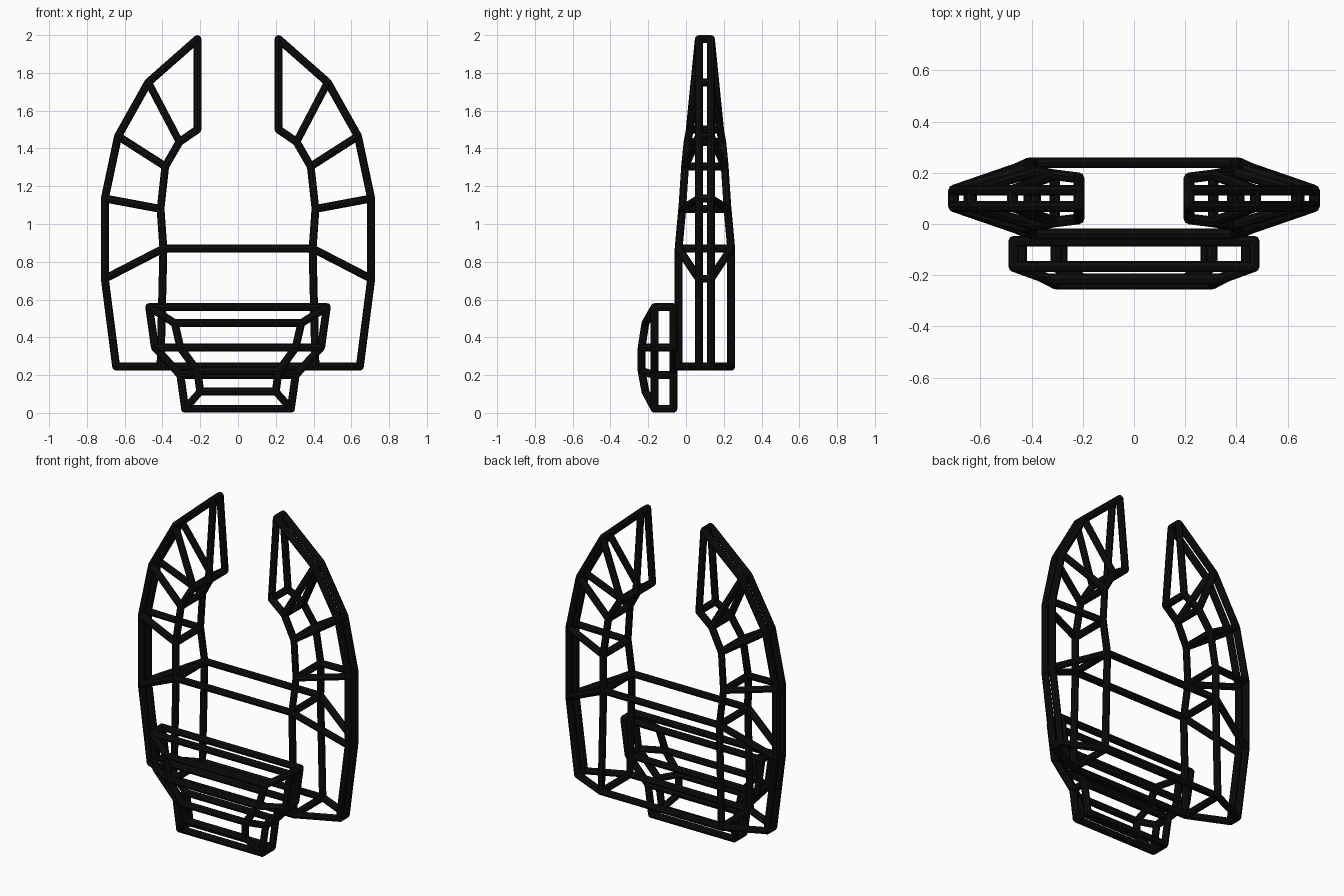
import bpy, bmesh
from mathutils import Vector

if "Cube" in bpy.data.objects:
    bpy.data.objects.remove(bpy.data.objects["Cube"])

R = 0.021    # strut radius
black = bpy.data.materials.new("black")
black.diffuse_color = (0.004, 0.004, 0.004, 1)
black.use_nodes = True
black.node_tree.nodes["Principled BSDF"].inputs["Base Color"].default_value = black.diffuse_color


def build_frame(name, edges):
    """Turn a list of point pairs into round struts with ball joints."""
    bm = bmesh.new()
    joints, done = set(), set()
    for a, b in edges:
        key = frozenset((a, b))
        if len(key) < 2 or key in done:
            continue
        done.add(key)
        joints |= key
        d = Vector(b) - Vector(a)
        ret = bmesh.ops.create_cone(bm, cap_ends=True, segments=8, radius1=R,
                                    radius2=R, depth=d.length)
        rot = d.to_track_quat('Z', 'Y').to_matrix()
        mid = (Vector(a) + Vector(b)) / 2
        for v in ret["verts"]:
            v.co = rot @ v.co + mid
    for p in sorted(joints):
        ret = bmesh.ops.create_uvsphere(bm, u_segments=8, v_segments=6, radius=R)
        bmesh.ops.translate(bm, verts=ret["verts"], vec=p)
    mesh = bpy.data.meshes.new(name)
    bm.to_mesh(mesh)
    bm.free()
    mesh.materials.append(black)
    ob = bpy.data.objects.new(name, mesh)
    bpy.context.collection.objects.link(ob)
    bpy.context.view_layer.objects.active = ob
    ob.select_set(True)
    bpy.ops.object.shade_smooth_by_angle()
    ob.select_set(False)


def loft(rings, closed=True):
    """Edges of each ring plus the lengthwise edges between rings."""
    edges = []
    for ring in rings:
        edges += list(zip(ring, ring[1:] + ring[:1] if closed else ring[1:]))
    for r0, r1 in zip(rings, rings[1:]):
        edges += list(zip(r0, r1))
    return edges


# Curved horns: outer x, z, inner x, z, inner half depth
YC, OUT = 0.1, 0.032
stations = [
    (0.645, 0.245, 0.41, 0.245, 0.139),
    (0.705, 0.71, 0.395, 0.87, 0.139),
    (0.705, 1.135, 0.41, 1.08, 0.12),
    (0.635, 1.465, 0.385, 1.305, 0.105),
    (0.475, 1.75, 0.31, 1.435, 0.092),
    (0.215, 1.979, 0.215, 1.50, 0.08),
]
for side, s in (("left", -1), ("right", 1)):
    rings = [[(s * ox, YC - OUT, oz), (s * ox, YC + OUT, oz),
              (s * ix, YC + h, iz), (s * ix, YC - h, iz)]
             for ox, oz, ix, iz, h in stations]
    build_frame(side + "_horn", loft(rings))

# Long bars of the centre block joining the horns
bars = []
for _, _, x, z, h in stations[:2]:
    for y in (YC - h, YC + h):
        bars.append(((-x, y, z), (x, y, z)))
build_frame("centre_block", bars)

# Front plate: rim x, z, face x, y, z
levels = [
    (0.47, 0.56, 0.335, -0.215, 0.475),
    (0.44, 0.347, 0.305, -0.235, 0.345),
    (0.305, 0.20, 0.215, -0.235, 0.222),
    (0.28, 0.022, 0.20, -0.215, 0.113),
]
BACK, RIM = -0.067, -0.166
plate = []
for s in (-1, 1):
    plate += loft([[(s * x, BACK, z), (s * x, RIM, z), (s * fx, fy, fz)]
                   for x, z, fx, fy, fz in levels], closed=False)
for i, (x, z, fx, fy, fz) in enumerate(levels):
    plate.append(((-x, BACK, z), (x, BACK, z)))
    plate.append(((-fx, fy, fz), (fx, fy, fz)))
    if i in (0, 3):
        plate.append(((-x, RIM, z), (x, RIM, z)))
build_frame("front_plate", plate)
